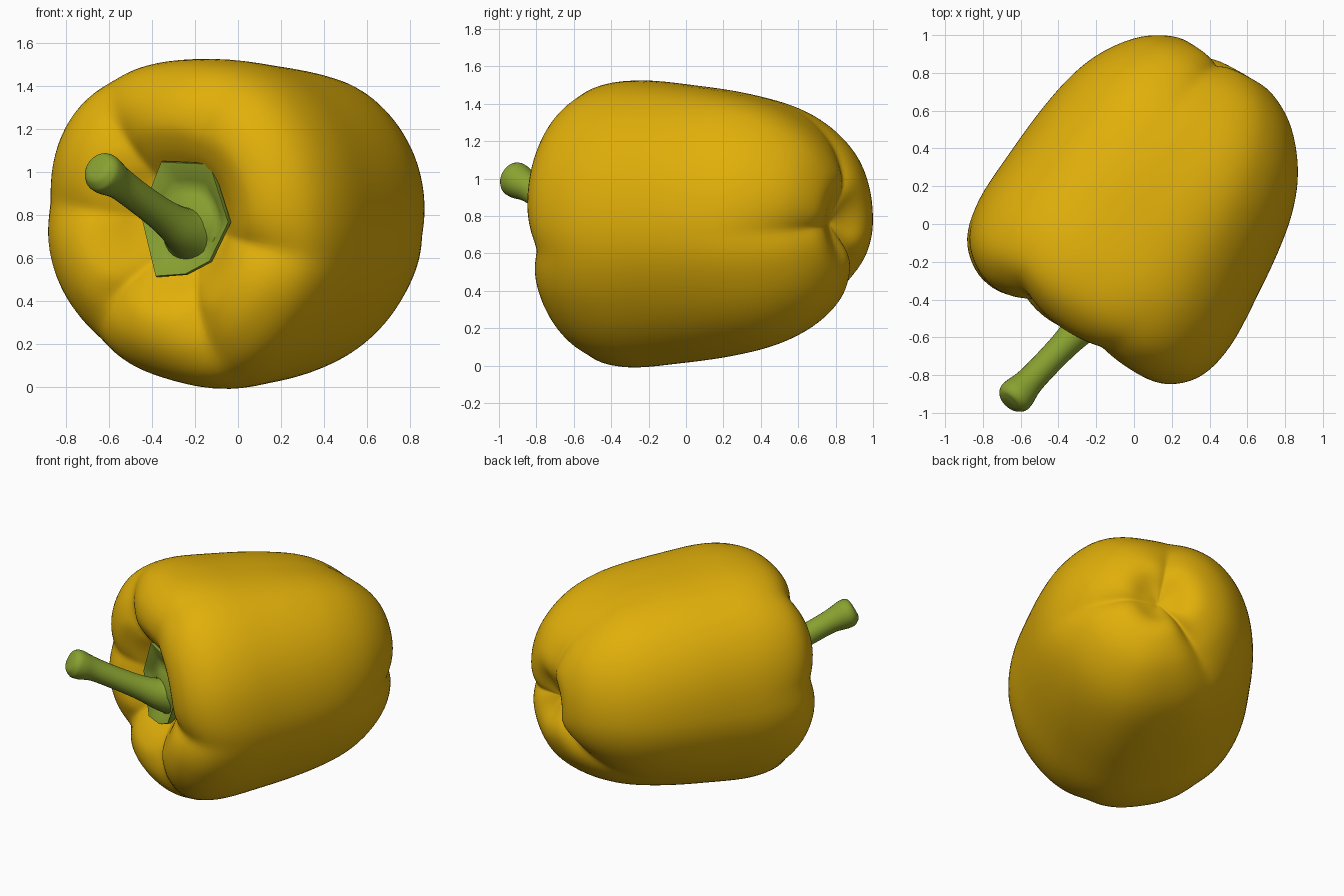
import bpy, bmesh, math
from mathutils import Vector

if "Cube" in bpy.data.objects:
    bpy.data.objects.remove(bpy.data.objects["Cube"])

AXIS = Vector((0.5, 0.866, 0))        # stem end -> blossom end
SIDE = Vector((0.866, -0.5, 0))
UP = Vector((0, 0, 1))
CENTRE = Vector((0, 0, 0.76))


def material(name, rgb):
    m = bpy.data.materials.new(name)
    m.diffuse_color = (*rgb, 1)
    m.use_nodes = True
    m.node_tree.nodes["Principled BSDF"].inputs["Base Color"].default_value = m.diffuse_color
    return m


yellow = material("yellow skin", (0.75, 0.43, 0.003))
green = material("stem green", (0.25, 0.36, 0.03))


def loft(name, rings, mat, angle=180):
    """Skin a list of closed rings, capping both ends."""
    bm = bmesh.new()
    vs = [[bm.verts.new(p) for p in ring] for ring in rings]
    n = len(vs[0])
    for a, b in zip(vs, vs[1:]):
        for i in range(n):
            j = (i + 1) % n
            bm.faces.new((a[i], a[j], b[j], b[i]))
    bm.faces.new(vs[0])
    bm.faces.new(vs[-1])
    bmesh.ops.recalc_face_normals(bm, faces=bm.faces)
    me = bpy.data.meshes.new(name)
    bm.to_mesh(me)
    bm.free()
    me.materials.append(mat)
    ob = bpy.data.objects.new(name, me)
    bpy.context.collection.objects.link(ob)
    bpy.ops.object.select_all(action='DESELECT')
    ob.select_set(True)
    bpy.context.view_layer.objects.active = ob
    bpy.ops.object.shade_smooth_by_angle(angle=math.radians(angle))
    return ob


def spline(rows, steps):
    """Catmull-Rom through rows of numbers."""
    rows = [Vector(r) for r in rows]
    out = []
    for i in range(len(rows) - 1):
        p0, p1, p2 = rows[max(i - 1, 0)], rows[i], rows[i + 1]
        p3 = rows[min(i + 2, len(rows) - 1)]
        for k in range(steps):
            t = k / steps
            out.append(0.5 * (2 * p1 + (p2 - p0) * t + (2 * p0 - 5 * p1 + 4 * p2 - p3) * t * t
                              + (3 * p1 - p0 - 3 * p2 + p3) * t ** 3))
    return out + [rows[-1]]


def body_point(s, r, deg):
    a = math.radians(deg)
    return CENTRE + AXIS * s + (SIDE * math.cos(a) + UP * math.sin(a)) * r


# cross-section by angle (0 = right side, 90 = up): radius factor at front, at back
SECTION = [(0, .99, 1.045), (55, 1.02, 1.09), (90, 1.0, 1.0), (134, 1.08, 1.06), (180, 1.01, 1.03),
           (222, .985, .99), (255, .975, .98), (288, 1.03, 1.03), (325, .99, 1.01), (360, .99, 1.045)]


def section(deg, s):
    k = min(max((s + .5) / .9, 0), 1)
    for (a, f0, f1), (b, g0, g1) in zip(SECTION, SECTION[1:]):
        if a <= deg <= b:
            t = (deg - a) / (b - a)
            f, g = f0 + (f1 - f0) * k, g0 + (g1 - g0) * k
            return f + (g - f) * t * t * (3 - 2 * t)


def creases(deg, spots, width):
    total = 0
    for c, w in spots:
        d = abs((deg - c + 180) % 360 - 180)
        total += w * math.exp(-(math.sqrt(d * d + 9) - 3) / width)
    return total


FRONT = [(123, 1), (172, .6), (228, 1), (288, 1), (347, .8), (68, .35)]
BACK = [(101, .5), (228, 1), (355, .6)]

# profile rows: along axis, radius, front crease depth, back crease depth
PROFILE = [(-.47, .01, 0, 0), (-.48, .14, 0, 0), (-.53, .24, .04, 0), (-.63, .36, .09, 0),
           (-.68, .48, .11, 0), (-.64, .62, .075, 0), (-.51, .73, .03, 0), (-.3, .765, .005, 0),
           (0, .742, 0, .003), (.3, .705, 0, .008), (.55, .65, 0, .02), (.73, .57, 0, .045),
           (.88, .45, 0, .075), (.965, .31, 0, .09), (.975, .2, 0, .07), (.92, .09, 0, .02),
           (.88, .01, 0, 0)]

# pepper body
N = 144
rings = []
for s, r, f, b in spline(PROFILE, 5):
    ring = []
    inner = min(max(s, -.1), .45)
    for i in range(N):
        deg = i * 360 / N
        q = max(r, .003) * section(deg, s)
        depth = f * creases(deg, FRONT, 11) + b * creases(deg, BACK, 13)
        inward = Vector((inner - s, -q)).normalized() * depth
        ring.append(body_point(s + inward.x, max(q + inward.y, .002), deg))
    rings.append(ring)
loft("pepper_body", rings, yellow)

# calyx: irregular dished polygon in the hollow, rounder towards the stem
CORNERS = [(.23, 0), (.13, .27), (-.13, .28), (-.24, .04), (-.16, -.25), (.0, -.24), (.13, -.18)]
outline = []
for k, a in enumerate(CORNERS):
    c = CORNERS[(k + 1) % len(CORNERS)]
    outline += [Vector(a).lerp(Vector(c), j / 5) for j in range(5)]
rings = []
for scale, s, rounding in [(.02, -.57, 1), (.4, -.57, 1), (.55, -.55, .9), (.68, -.54, .7),
                           (.78, -.555, .5), (.9, -.575, .2), (1, -.585, 0), (1.02, -.565, 0),
                           (.8, -.49, 0), (.02, -.45, 0)]:
    ring = []
    for p in outline:
        p = p.lerp(p.normalized() * .23, rounding) * scale
        ring.append(CENTRE + AXIS * s + SIDE * (p.x + .055) + UP * (p.y + .005))
    rings.append(ring)
loft("calyx", rings, green, 60)

# stem: bent tube with a flared tip; rows x, y, z, radius
PATH = spline([(-.22, -.45, .72, .15), (-.26, -.52, .735, .105), (-.34, -.61, .79, .08),
               (-.45, -.725, .87, .073), (-.55, -.83, .945, .076), (-.605, -.89, .98, .092),
               (-.635, -.92, 1.0, .093), (-.655, -.942, 1.012, .072), (-.662, -.95, 1.017, .04)], 4)
rings = []
for i, p in enumerate(PATH):
    a, b = PATH[max(i - 1, 0)], PATH[min(i + 1, len(PATH) - 1)]
    tangent = (b - a).to_3d().normalized()
    u = tangent.cross(UP).normalized()
    v = u.cross(tangent)
    rings.append([p.to_3d() + (u * math.cos(t) + v * math.sin(t)) * p[3]
                  for t in (k * math.tau / 24 for k in range(24))])
loft("stem", rings, green, 60)
